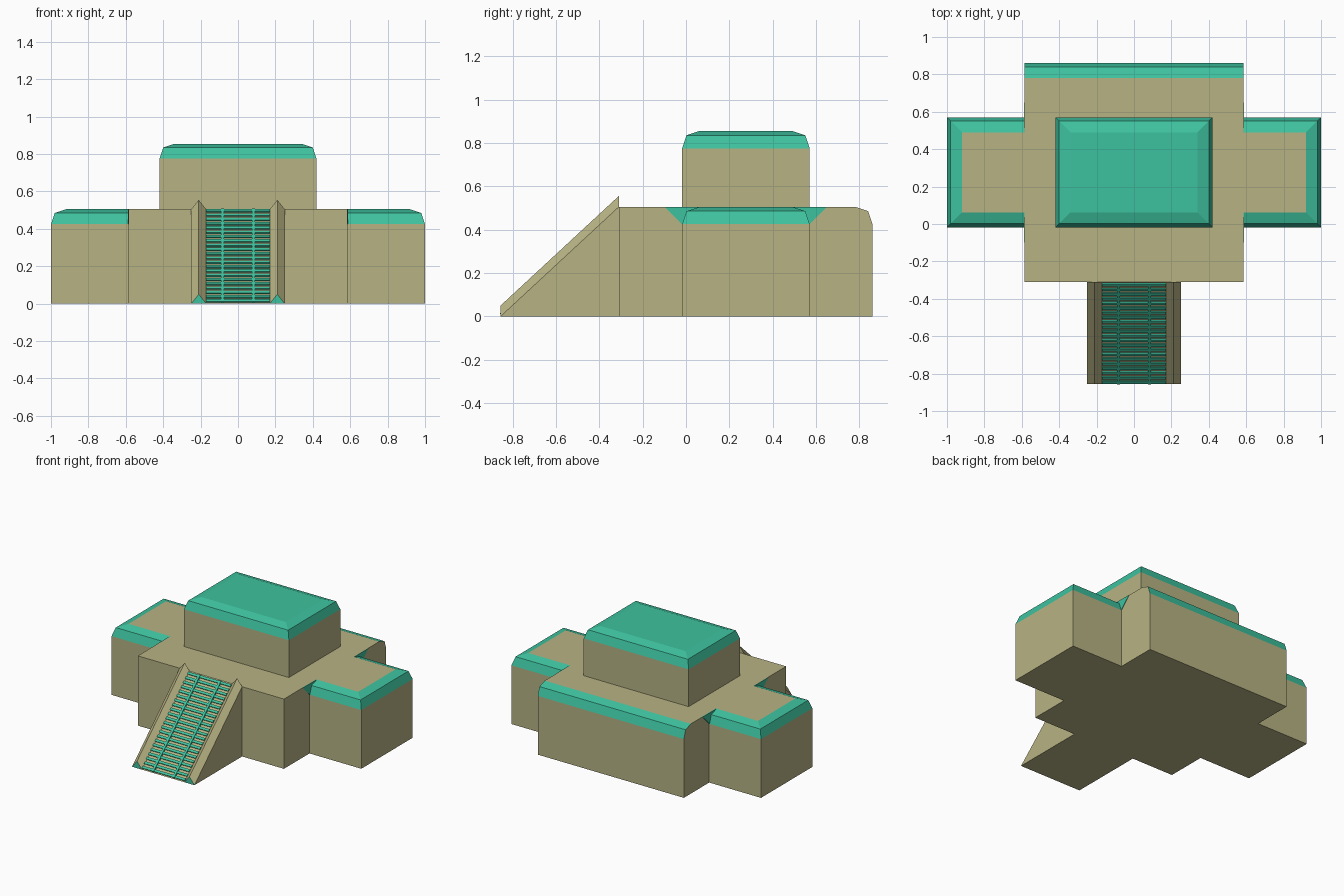
import bpy, bmesh
from mathutils import Vector

if "Cube" in bpy.data.objects:
    bpy.data.objects.remove(bpy.data.objects["Cube"])


def material(name, rgb):
    m = bpy.data.materials.new(name)
    m.diffuse_color = (*rgb, 1)
    m.use_nodes = True
    m.node_tree.nodes["Principled BSDF"].inputs["Base Color"].default_value = m.diffuse_color
    return m


STONE = material("tan stone", (0.475, 0.45, 0.23))
TRIM = material("teal trim", (0.048, 0.54, 0.345))


def finish(name, bm):
    bmesh.ops.recalc_face_normals(bm, faces=bm.faces)
    me = bpy.data.meshes.new(name)
    bm.to_mesh(me)
    bm.free()
    me.materials.append(STONE)
    me.materials.append(TRIM)
    ob = bpy.data.objects.new(name, me)
    bpy.context.collection.objects.link(ob)
    return ob


def block(name, x0, x1, y0, y1, z0, top, sides, teal_cap=False):
    """Block with a two-step bevelled top; sides = which of -x,+x,-y,+y are bevelled."""
    bm = bmesh.new()
    a, b, c, d = sides
    rings = []
    for z, i in ((z0, 0), (top - 0.08, 0), (top - 0.02, 0.02), (top, 0.08)):
        xa, xb, ya, yb = x0 + a * i, x1 - b * i, y0 + c * i, y1 - d * i
        rings.append([bm.verts.new((x, y, z)) for x, y in
                      ((xa, ya), (xb, ya), (xb, yb), (xa, yb))])
    bm.faces.new(rings[0])
    cap = bm.faces.new(rings[3])
    cap.material_index = int(teal_cap)
    # wall order is -y, +x, +y, -x; bevel bands are teal on bevelled sides
    flags = (c, b, d, a)
    for k in range(3):
        for s in range(4):
            t = (s + 1) % 4
            f = bm.faces.new((rings[k][s], rings[k][t], rings[k + 1][t], rings[k + 1][s]))
            f.material_index = int(k > 0 and flags[s])
    return finish(name, bm)


def prism_x(bm, pts, x0, x1, mat=0):
    """Extrude a (y, z) outline between two x positions."""
    lo = [bm.verts.new((x0, y, z)) for y, z in pts]
    hi = [bm.verts.new((x1, y, z)) for y, z in pts]
    n = len(pts)
    faces = [bm.faces.new(lo), bm.faces.new(hi)]
    faces += [bm.faces.new((lo[i], lo[(i + 1) % n], hi[(i + 1) % n], hi[i])) for i in range(n)]
    for f in faces:
        f.material_index = mat


# Building masses
block("main_hall", -0.585, 0.585, -0.31, 0.86, 0, 0.505, (0, 0, 0, 1))
block("right_wing", 0.585, 1.0, -0.018, 0.57, 0, 0.505, (0, 1, 1, 1))
block("left_wing", -1.0, -0.585, -0.018, 0.57, 0, 0.505, (1, 0, 1, 1))
block("upper_storey", -0.42, 0.42, -0.018, 0.57, 0.505, 0.855, (1, 1, 1, 1), True)

# Teal corner gussets where the wing trim meets the hall walls
bm = bmesh.new()
gusset = [(-0.098, 0.505), (-0.018, 0.425), (0.002, 0.485), (0.062, 0.505)]
for sx in (-1, 1):
    prism_x(bm, gusset, sx * 0.582, sx * 0.588, 1)
    prism_x(bm, [(0.552 - y, z) for y, z in gusset], sx * 0.582, sx * 0.588, 1)
finish("corner_gussets", bm)

# Stair ramp
Y0, Y1, H = -0.855, -0.31, 0.505
bm = bmesh.new()
prism_x(bm, [(Y0, 0), (Y1, 0), (Y1, H)], -0.25, 0.25)
finish("stair_ramp", bm)

# Ridged side rails with teal lower ends
bm = bmesh.new()
for sx in (-1, 1):
    ends = []
    for y, z in ((Y0, 0), (Y1, H)):
        ends.append([bm.verts.new((sx * x, y, z + h)) for x, h in
                     ((0.25, 0), (0.21, 0.05), (0.17, 0))])
    lo, hi = ends
    bm.faces.new(lo).material_index = 1
    bm.faces.new(hi)
    for i in range(3):
        j = (i + 1) % 3
        bm.faces.new((lo[i], lo[j], hi[j], hi[i]))
finish("stair_rails", bm)

# Stair slats and two long runners lying on the slope
slope = Vector((Y1 - Y0, H))
along = slope.normalized()
up = Vector((-along.y, along.x))
base = Vector((Y0, 0))


def strip(bm, s0, s1, h, x0, x1):
    p, q = base + along * s0, base + along * s1
    prism_x(bm, [tuple(v) for v in (p, q, q + up * h, p + up * h)], x0, x1, 1)


bm = bmesh.new()
COUNT = 22
pitch = slope.length / COUNT
for i in range(COUNT):
    s = (i + 0.25) * pitch
    strip(bm, s, s + pitch * 0.5, 0.009, -0.172, 0.172)
finish("stair_slats", bm)

bm = bmesh.new()
for x in (-0.083, 0.083):
    strip(bm, 0.006, slope.length - 0.006, 0.012, x - 0.008, x + 0.008)
finish("stair_runners", bm)
